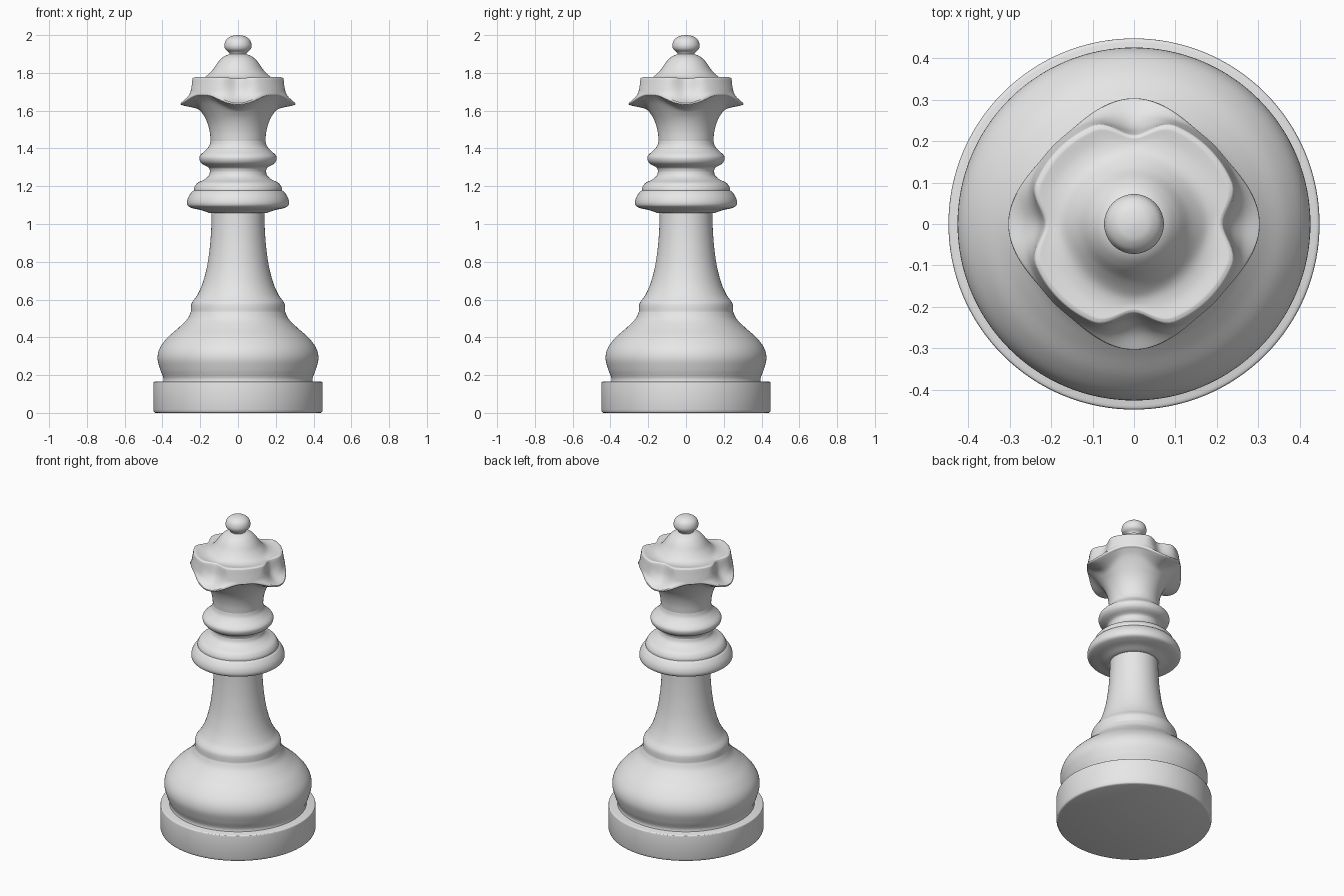
import bpy, bmesh, math

SIDES = 128
mat = bpy.data.materials.new("pale_grey")
mat.diffuse_color = (0.8, 0.8, 0.8, 1)


def spline(pts, steps=6):
    """Smooth curve through points of any dimension."""
    if len(pts) == 2:
        return list(pts)
    out = []
    for i in range(len(pts) - 1):
        a, b, c, d = (pts[max(i - 1, 0)], pts[i], pts[i + 1],
                      pts[min(i + 2, len(pts) - 1)])
        for s in range(steps):
            t = s / steps
            out.append(tuple(
                q + 0.5 * t * (r - p + t * (2 * p - 5 * q + 4 * r - s4
                               + t * (3 * (q - r) + s4 - p)))
                for p, q, r, s4 in zip(a, b, c, d)))
    out.append(pts[-1])
    return out


def axis_weight(theta, width):
    """1 on the x and y axes, falling smoothly to 0 at +-width."""
    q = math.pi / 2
    u = abs((theta + q / 2) % q - q / 2)
    return math.cos(q * u / width) ** 2 if u < width else 0.0


def lathe(name, segments):
    """Rows are (r, z) or (r, z, r_on_axis, z_on_axis, width)."""
    rows = []
    for seg in segments:
        for row in spline(seg):
            if not rows or row != rows[-1]:
                rows.append(row)
    bm = bmesh.new()
    rings = []
    for row in rows:
        ring = []
        for k in range(SIDES):
            th = 2 * math.pi * k / SIDES
            r, z = row[:2]
            if len(row) == 5:
                w = axis_weight(th, row[4])
                r += (row[2] - r) * w
                z += (row[3] - z) * w
            r = max(r, 0)
            ring.append(bm.verts.new((r * math.cos(th), r * math.sin(th), z)))
        rings.append(ring)
    for a, b in zip(rings, rings[1:]):
        for k in range(SIDES):
            n = (k + 1) % SIDES
            bm.faces.new((a[k], a[n], b[n], b[k]))
    bmesh.ops.remove_doubles(bm, verts=bm.verts, dist=1e-5)
    bmesh.ops.recalc_face_normals(bm, faces=bm.faces)
    me = bpy.data.meshes.new(name)
    bm.to_mesh(me)
    bm.free()
    me.materials.append(mat)
    ob = bpy.data.objects.new(name, me)
    bpy.context.collection.objects.link(ob)
    bpy.ops.object.select_all(action='DESELECT')
    ob.select_set(True)
    bpy.context.view_layer.objects.active = ob
    bpy.ops.object.shade_smooth_by_angle(angle=math.radians(40))


# foot disc
lathe("base", [
    [(0, 0), (0.436, 0)],
    [(0.436, 0), (0.444, 0.004), (0.448, 0.015)],
    [(0.448, 0.015), (0.448, 0.155)],
    [(0.448, 0.155), (0.446, 0.163), (0.439, 0.166)],
    [(0.439, 0.166), (0, 0.166)],
])

# rounded body and tapering stem
lathe("body", [
    [(0.397, 0.16), (0.395, 0.185), (0.412, 0.23), (0.426, 0.29),
     (0.413, 0.345), (0.372, 0.40), (0.315, 0.45), (0.27, 0.495),
     (0.25, 0.535)],
    [(0.25, 0.535), (0.248, 0.57), (0.24, 0.59), (0.215, 0.625),
     (0.188, 0.685), (0.165, 0.77), (0.15, 0.87), (0.142, 0.97),
     (0.139, 1.07)],
])

# double collar
lathe("collar", [
    [(0.13, 1.058), (0.15, 1.058), (0.19, 1.072), (0.235, 1.082),
     (0.262, 1.093), (0.27, 1.112), (0.264, 1.14), (0.247, 1.167),
     (0.234, 1.178)],
    [(0.234, 1.178), (0.231, 1.195), (0.215, 1.217), (0.18, 1.235),
     (0.156, 1.255), (0.148, 1.278)],
])

# thin ring above the collar
lathe("neck_ring", [
    [(0.148, 1.278), (0.155, 1.298), (0.185, 1.315), (0.2, 1.33),
     (0.205, 1.35), (0.197, 1.367), (0.17, 1.392), (0.152, 1.415),
     (0.145, 1.44)],
])


def plain(r, z):
    return (r, z, r, z, 0.6)


# flared crown with four scooped notches, and its dome
lathe("crown", [
    [plain(0.145, 1.44), plain(0.15, 1.49), plain(0.164, 1.54),
     (0.19, 1.59, 0.185, 1.58, 0.7), (0.228, 1.645, 0.215, 1.609, 0.7),
     (0.262, 1.678, 0.285, 1.626, 0.7)],
    [(0.262, 1.678, 0.285, 1.626, 0.7), (0.271, 1.684, 0.302, 1.632, 0.7),
     (0.271, 1.693, 0.303, 1.64, 0.65)],
    [(0.271, 1.693, 0.303, 1.64, 0.65), (0.268, 1.71, 0.262, 1.662, 0.5),
     (0.263, 1.738, 0.232, 1.70, 0.43), (0.259, 1.763, 0.218, 1.755, 0.4)],
    [(0.259, 1.763, 0.218, 1.755, 0.4), (0.256, 1.773, 0.214, 1.767, 0.4),
     (0.246, 1.777, 0.207, 1.771, 0.4)],
    [(0.246, 1.777, 0.207, 1.771, 0.4), (0.205, 1.773, 0.19, 1.772, 0.4),
     plain(0.168, 1.783), plain(0.135, 1.815), plain(0.105, 1.858),
     plain(0.075, 1.886), plain(0.03, 1.903), plain(0, 1.905)],
])

# ball on top
lathe("finial", [
    [(0, 1.89), (0.038, 1.895), (0.05, 1.91), (0.067, 1.926), (0.072, 1.947),
     (0.064, 1.973), (0.043, 1.991), (0.02, 1.998), (0, 2.0)],
])
